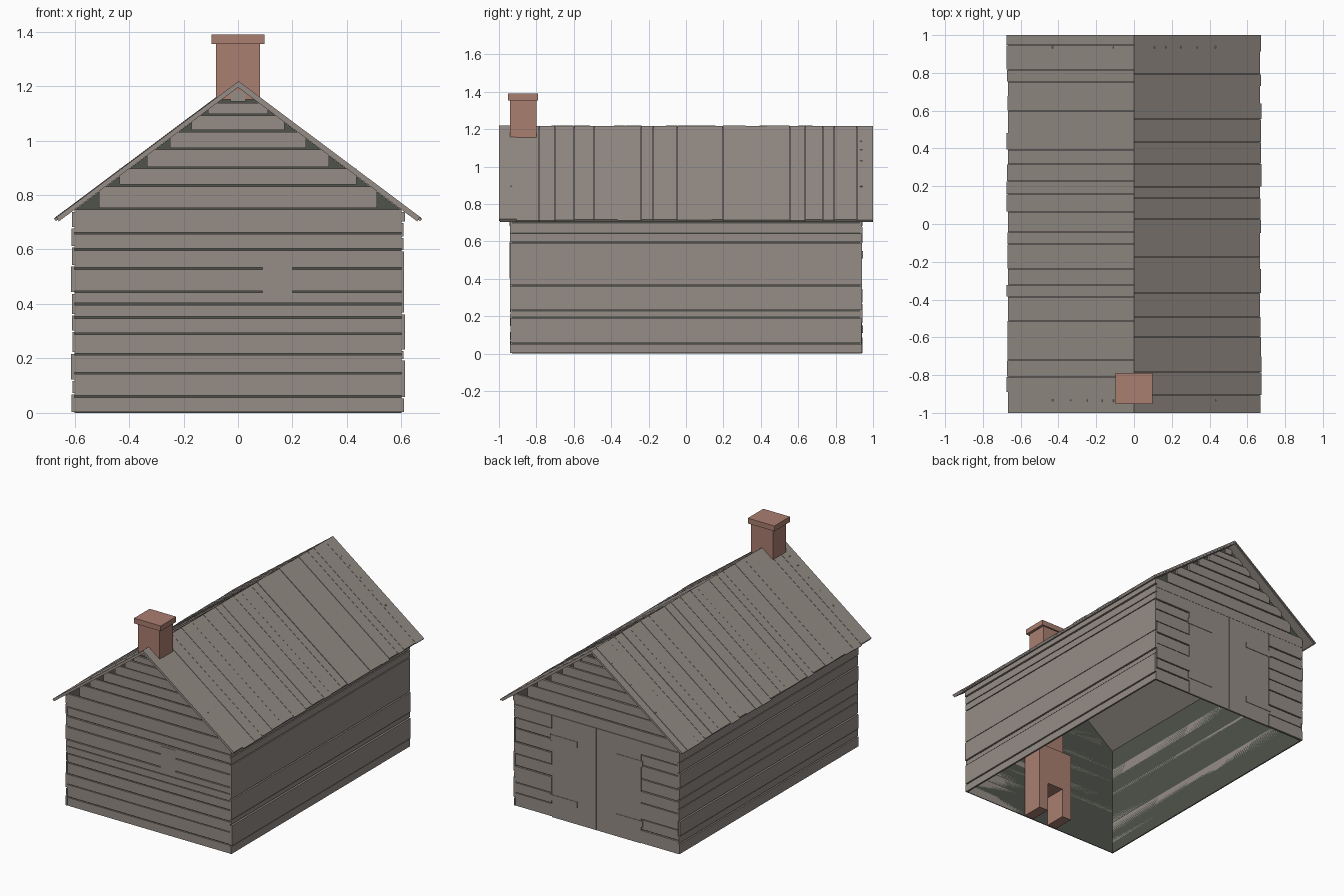
import bpy, bmesh, random

random.seed(4)
cube = bpy.data.objects.get("Cube")
if cube:
    bpy.data.objects.remove(cube, do_unlink=True)


def material(name, rgb):
    m = bpy.data.materials.new(name)
    m.use_nodes = True
    color = (*rgb, 1)
    m.diffuse_color = color
    bsdf = next(n for n in m.node_tree.nodes if n.type == 'BSDF_PRINCIPLED')
    bsdf.inputs["Base Color"].default_value = color
    bsdf.inputs["Roughness"].default_value = 0.9
    return m


WOOD = material("weathered_wood", (0.30, 0.265, 0.24))
DARK = material("dark_lining", (0.08, 0.084, 0.07))
BRICK = material("red_clay", (0.40, 0.21, 0.16))


def prism(bm, profile, y0, y1):
    """Extrude a closed x-z profile along y."""
    a = [bm.verts.new((x, y0, z)) for x, z in profile]
    b = [bm.verts.new((x, y1, z)) for x, z in profile]
    bm.faces.new(a)
    bm.faces.new(b[::-1])
    for i in range(len(a)):
        j = (i + 1) % len(a)
        bm.faces.new((a[i], b[i], b[j], a[j]))


def box(bm, x0, x1, y0, y1, z0, z1):
    prism(bm, [(x0, z0), (x1, z0), (x1, z1), (x0, z1)], y0, y1)


def finish(bm, name, mat, recalc=True):
    if recalc:
        bmesh.ops.recalc_face_normals(bm, faces=bm.faces)
    mesh = bpy.data.meshes.new(name)
    bm.to_mesh(mesh)
    bm.free()
    mesh.materials.append(mat)
    ob = bpy.data.objects.new(name, mesh)
    bpy.context.collection.objects.link(ob)
    return ob


W, D = 0.60, 0.93           # half width and half depth of the lining
EAVE, APEX = 0.745, 1.195   # lining heights
SLOPE = 0.748
GAP = 0.003


def proud():
    return random.uniform(0.007, 0.014)


def rows(seams):
    return [(a + GAP, b - GAP) for a, b in zip(seams, seams[1:])]


# Dark lining: four walls, open below and under the roof
bm = bmesh.new()
prism(bm, [(-W, 0), (W, 0), (W, EAVE), (0, APEX), (-W, EAVE)], -D, D)
bmesh.ops.recalc_face_normals(bm, faces=bm.faces)
bmesh.ops.delete(bm, geom=[f for f in bm.faces if abs(f.normal.z) > 0.1], context='FACES_ONLY')
finish(bm, "wall_lining", DARK, recalc=False)

# Gable planks, stepped under the roof
gable = [(0.75, 0.835, 0.51), (0.835, 0.90, 0.435), (0.90, 0.97, 0.335), (0.97, 1.035, 0.25),
         (1.035, 1.095, 0.17), (1.095, 1.14, 0.11), (1.14, 1.185, 0.027)]


def end_plank(bm, side, x0, x1, z0, z1, out=None):
    y = side * (D + (out or proud()))
    box(bm, x0, x1, min(y, side * D), max(y, side * D), z0, z1)


# Front wall planks with a small patch
bm = bmesh.new()
for z0, z1 in rows([0, 0.06, 0.145, 0.215, 0.29, 0.35, 0.40, 0.445, 0.53, 0.60, 0.66, 0.75]):
    end_plank(bm, -1, -W, W, z0, z1)
for z0, z1, w in gable:
    end_plank(bm, -1, -w, w, z0 + GAP, z1 - GAP)
finish(bm, "front_planks", WOOD)
bm = bmesh.new()
end_plank(bm, -1, 0.09, 0.20, 0.43, 0.585, 0.015)
finish(bm, "front_patch", WOOD)

# Back wall planks beside and above the doors
DOOR_W, DOOR_H = 0.33, 0.68
bm = bmesh.new()
for z0, z1 in rows([0, 0.09, 0.16, 0.27, 0.35, 0.43, 0.52, 0.59, DOOR_H]):
    for s in (-1, 1):
        end_plank(bm, 1, *sorted((s * DOOR_W, s * W)), z0, z1)
end_plank(bm, 1, -W, W, DOOR_H, 0.75 - GAP)
for z0, z1, w in gable:
    end_plank(bm, 1, -w, w, z0 + GAP, z1 - GAP)
finish(bm, "back_planks", WOOD)

# Double doors with hinge battens
for s, side in ((-1, "right"), (1, "left")):
    bm = bmesh.new()
    end_plank(bm, 1, *sorted((s * 0.002, s * (DOOR_W - 0.002))), 0, DOOR_H - 0.002, 0.012)
    finish(bm, side + "_door", WOOD)
    bm = bmesh.new()
    for z in (0.13, 0.53):
        end_plank(bm, 1, *sorted((s * 0.14, s * (DOOR_W + 0.01))), z - 0.02, z + 0.02, 0.015)
    finish(bm, side + "_door_battens", WOOD)

# Side wall planks
sides = {"right": (-1, [0, 0.07, 0.12, 0.22, 0.30, 0.36, 0.44, 0.54, 0.61, 0.68, 0.74]),
         "left": (1, [0, 0.055, 0.195, 0.23, 0.365, 0.595, 0.645, 0.70, 0.74])}
for name, (s, seams) in sides.items():
    bm = bmesh.new()
    for z0, z1 in rows(seams):
        x0, x1 = sorted((s * W, s * (W + proud())))
        y = D + random.uniform(0.008, 0.014)
        box(bm, x0, x1, -y, y, z0, z1)
    finish(bm, name + "_side_planks", WOOD)


def slab(bm, s, top, thick, reach, y0, y1):
    """Sloped roof slab on one side, square cut at the eave."""
    low = reach - thick * 0.48
    prism(bm, [(0, top), (s * reach, top - SLOPE * reach),
               (s * low, top - thick - SLOPE * low), (0, top - thick)], y0, y1)


# Roof: a sheet on each slope, covered with uneven boards
for s, side in ((-1, "right"), (1, "left")):
    bm = bmesh.new()
    slab(bm, s, 1.208, 0.013, 0.664, -0.995, 0.995)
    finish(bm, side + "_roof_sheet", WOOD)
    bm = bmesh.new()
    y = -1.0
    while y < 1.0:
        end = y + random.uniform(0.06, 0.13)
        if end > 0.95:
            end = 1.0
        slab(bm, s, 1.22 - random.uniform(0, 0.004), 0.012,
             random.uniform(0.667, 0.676), y, end - 0.002 * (end < 1))
        y = end
    finish(bm, side + "_roof_boards", WOOD)

# Chimney stack, cap and hearth
bm = bmesh.new()
box(bm, -0.08, 0.08, -0.928, -0.80, 0.45, 1.15)
box(bm, -0.08, 0.08, -0.94, -0.80, 1.15, 1.36)
finish(bm, "chimney_stack", BRICK)
bm = bmesh.new()
box(bm, -0.098, 0.098, -0.953, -0.79, 1.355, 1.39)
finish(bm, "chimney_cap", BRICK)
bm = bmesh.new()
prism(bm, [(-0.13, 0), (-0.06, 0), (-0.06, 0.2), (0.06, 0.2), (0.06, 0),
           (0.13, 0), (0.13, 0.47), (-0.13, 0.47)], -0.925, -0.78)
finish(bm, "hearth", BRICK)
